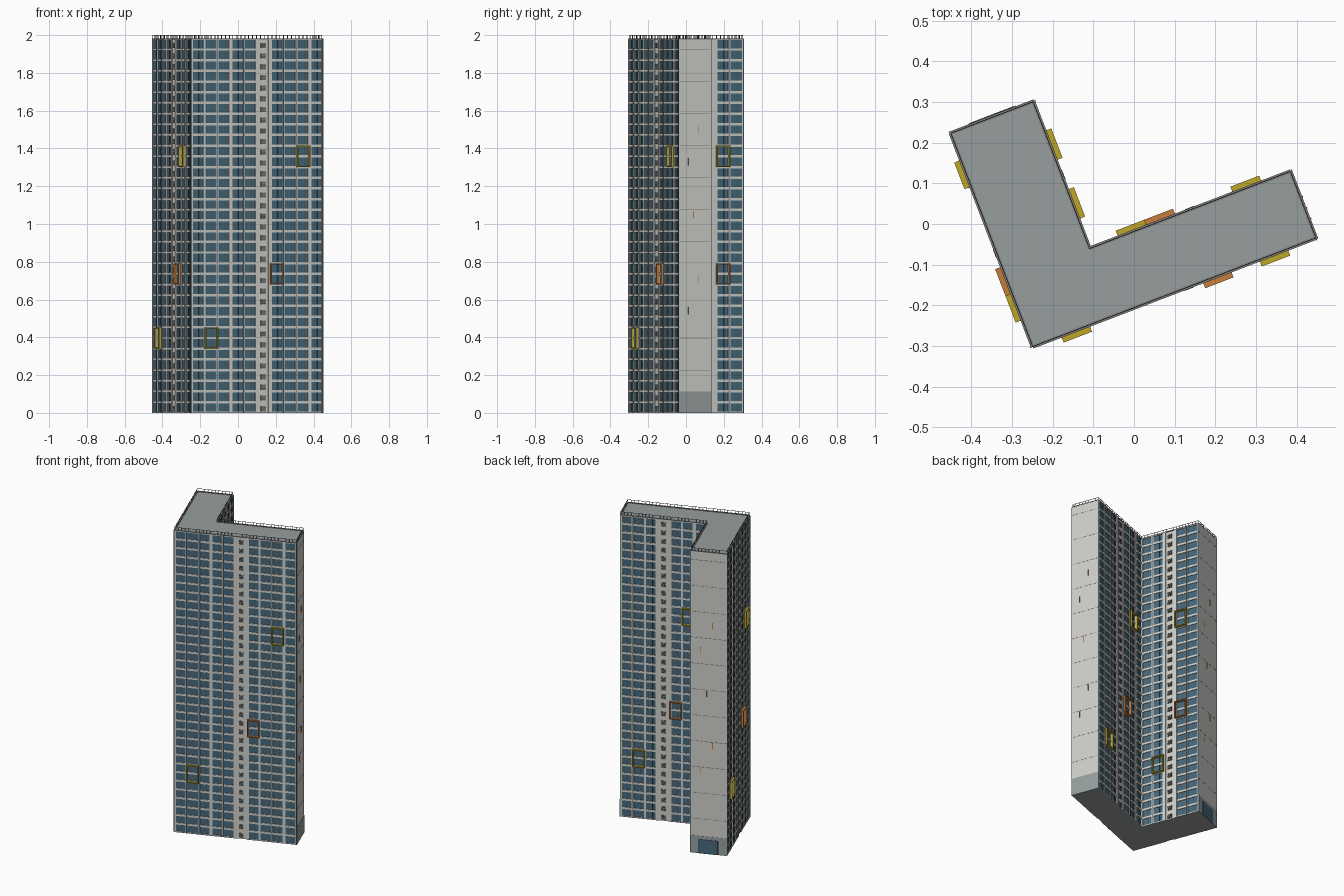
import bpy, bmesh, math
from mathutils import Matrix, Vector

if "Cube" in bpy.data.objects:
    bpy.data.objects.remove(bpy.data.objects["Cube"])

FLOORS, H = 35, 1.98
FH = H / FLOORS
INSET = 0.005          # core wall sits this far behind the outer faces


def mat(name, r, g, b):
    m = bpy.data.materials.new(name)
    m.diffuse_color = (r, g, b, 1)
    m.use_nodes = True
    m.node_tree.nodes["Principled BSDF"].inputs["Base Color"].default_value = m.diffuse_color
    return m


WALL = mat("pale wall", 0.62, 0.62, 0.59)
GLASS = mat("blue glass", 0.06, 0.14, 0.20)
GREY = mat("roof grey", 0.31, 0.345, 0.345)
DARK = mat("dark metal", 0.07, 0.075, 0.08)
LOUVRE = mat("louvre grey", 0.22, 0.22, 0.21)
YELLOW = mat("yellow", 0.52, 0.38, 0.02)
ORANGE = mat("orange", 0.58, 0.20, 0.04)

# L-shaped plan, turned 21 degrees
PLACE = Matrix.Translation((-0.252, -0.308, 0)) @ Matrix.Rotation(math.radians(21), 4, 'Z')
i = INSET
PLAN = [PLACE @ Vector((u, v, 0)) for u, v in
        ((i, i), (0.756 - i, i), (0.756 - i, 0.185 - i),
         (0.227 - i, 0.185 - i), (0.227 - i, 0.572 - i), (i, 0.572 - i))]

parts = {}


def bm_for(name, material):
    """One mesh per kind of part."""
    if name not in parts:
        parts[name] = (bmesh.new(), [material])
    return parts[name][0]


class Side:
    """Facade frame: s runs along the wall, d outward, z up."""

    def __init__(self, k):
        self.p, q = PLAN[k], PLAN[(k + 1) % 6]
        self.t = (q - self.p).normalized()
        self.n = Vector((self.t.y, -self.t.x, 0))
        self.len = (q - self.p).length

    def box(self, name, material, s0, s1, d0, d1, z0, z1):
        bm = bm_for(name, material)
        v = [bm.verts.new(self.p + self.t * s + self.n * d + Vector((0, 0, z)))
             for z in (z0, z1) for s, d in ((s0, d1), (s1, d1), (s1, d0), (s0, d0))]
        for f in ((3, 2, 1, 0), (4, 5, 6, 7), (0, 1, 5, 4), (1, 2, 6, 5), (2, 3, 7, 6), (3, 0, 4, 7)):
            bm.faces.new([v[j] for j in f])


# Core tower with grey roof and base
bm = bm_for("tower_core", WALL)
parts["tower_core"][1].append(GREY)
base = bm.faces.new([bm.verts.new(p) for p in PLAN])
top = bmesh.ops.extrude_face_region(bm, geom=[base])
bmesh.ops.translate(bm, vec=(0, 0, H), verts=[g for g in top["geom"] if isinstance(g, bmesh.types.BMVert)])
bmesh.ops.recalc_face_normals(bm, faces=bm.faces)
for f in bm.faces:
    f.material_index = 1 if abs(f.normal.z) > 0.5 else 0


def accent_frame(side, a, b, floor, name, material):
    """Projecting box frame around one bay, two floors tall."""
    z0, z1, w = floor * FH, (floor + 2) * FH, 0.006
    for s0, s1, y0, y1 in ((a, a + w, z0, z1), (b - w, b, z0, z1),
                           (a + w, b - w, z0, z0 + w), (a + w, b - w, z1 - w, z1)):
        side.box(name, material, s0, s1, 0, 0.018, y0, y1)


def window_side(side, bays, orange_bay):
    bw, L = side.len / bays, side.len
    service = bays // 2
    # Glass sheets either side of the service bay
    for s0, s1 in ((0, service * bw), ((service + 1) * bw, L)):
        side.box("glass", GLASS, s0, s1, 0, 0.001, 0, H)
        for k in range(FLOORS + 1):
            side.box("floor_bands", WALL, s0, s1, 0, 0.0045,
                     max(0, k * FH - 0.006), min(H, k * FH + 0.007))
    # Piers, wider at every third bay and around the service bay
    for k in range(bays + 1):
        wide = k % 3 == 0 or k in (service, service + 1)
        h = 0.010 if wide else 0.006
        side.box("piers", WALL, max(0, k * bw - h), min(L, k * bw + h), 0, 0.005, 0, H)
        if not wide:
            side.box("fins", DARK, k * bw - 0.001, k * bw + 0.001, 0, 0.007, 0, H)
    # Window mullions
    for k in range(bays):
        if k != service:
            s = (k + 0.6) * bw
            side.box("mullions", DARK, s - 0.001, s + 0.001, 0, 0.003, 0, H)
    # Louvred units up the service bay
    a = service * bw
    for f in range(FLOORS):
        z = f * FH
        side.box("service_units", LOUVRE, a + bw * 0.3, a + bw * 0.68, 0, 0.004, z + 0.008, z + 0.036)
        for j in range(3):
            zz = z + 0.012 + j * 0.008
            side.box("service_slats", DARK, a + bw * 0.33, a + bw * 0.65, 0.003, 0.006, zz, zz + 0.003)
    # Coloured frames
    for bay, floor, name, m in ((1, 6, "yellow_frames", YELLOW), (bays - 2, 23, "yellow_frames", YELLOW),
                                (orange_bay, 12, "orange_frames", ORANGE)):
        accent_frame(side, bay * bw, (bay + 1) * bw, floor, name, m)


def end_side(side, door):
    L = side.len
    # Blank wall cladding above a grey two-storey base
    side.box("end_cladding", WALL, -0.004, L + 0.004, 0, 0.004, 2 * FH, H)
    side.box("end_base", GREY, -0.004, L + 0.004, 0, 0.005, 0, 2 * FH)
    # Panel joints every third floor
    for k in range(4, FLOORS, 3):
        side.box("panel_joints", LOUVRE, 0, L, 0.003, 0.0045, k * FH - 0.001, k * FH + 0.001)
    # Narrow coloured slits
    for frac, z in ((0.28, 0.54), (0.61, 0.71), (0.44, 1.05), (0.28, 1.33), (0.61, 1.50)):
        side.box("accent_slits", ORANGE, L * frac - 0.002, L * frac + 0.002, 0, 0.007, z - 0.02, z + 0.02)
    # Glazed entrance
    if door:
        side.box("entrance_surround", DARK, L * 0.2, L * 0.78, 0, 0.006, 0, 0.093)
        side.box("entrance_glass", GLASS, L * 0.22, L * 0.76, 0, 0.007, 0, 0.09)


sides = [Side(k) for k in range(6)]
for k, bays, orange in ((0, 10, 6), (2, 7, 4), (3, 5, 3), (5, 8, 5)):
    window_side(sides[k], bays, orange)
end_side(sides[1], False)
end_side(sides[4], True)

# Roof edge coping and railing
for side in sides:
    L = side.len
    side.box("coping", LOUVRE, 0, L, -0.004, 0.005, H - 0.002, H + 0.003)
    side.box("roof_rail", DARK, 0, L, -0.001, 0.001, 1.998, 2.0)
    n = round(L / 0.022)
    for j in range(n + 1):
        s = L * j / n
        side.box("rail_posts", DARK, s - 0.001, s + 0.001, -0.001, 0.001, H, 1.999)

for name, (bm, materials) in parts.items():
    me = bpy.data.meshes.new(name)
    bm.to_mesh(me)
    bm.free()
    for m in materials:
        me.materials.append(m)
    bpy.context.collection.objects.link(bpy.data.objects.new(name, me))
